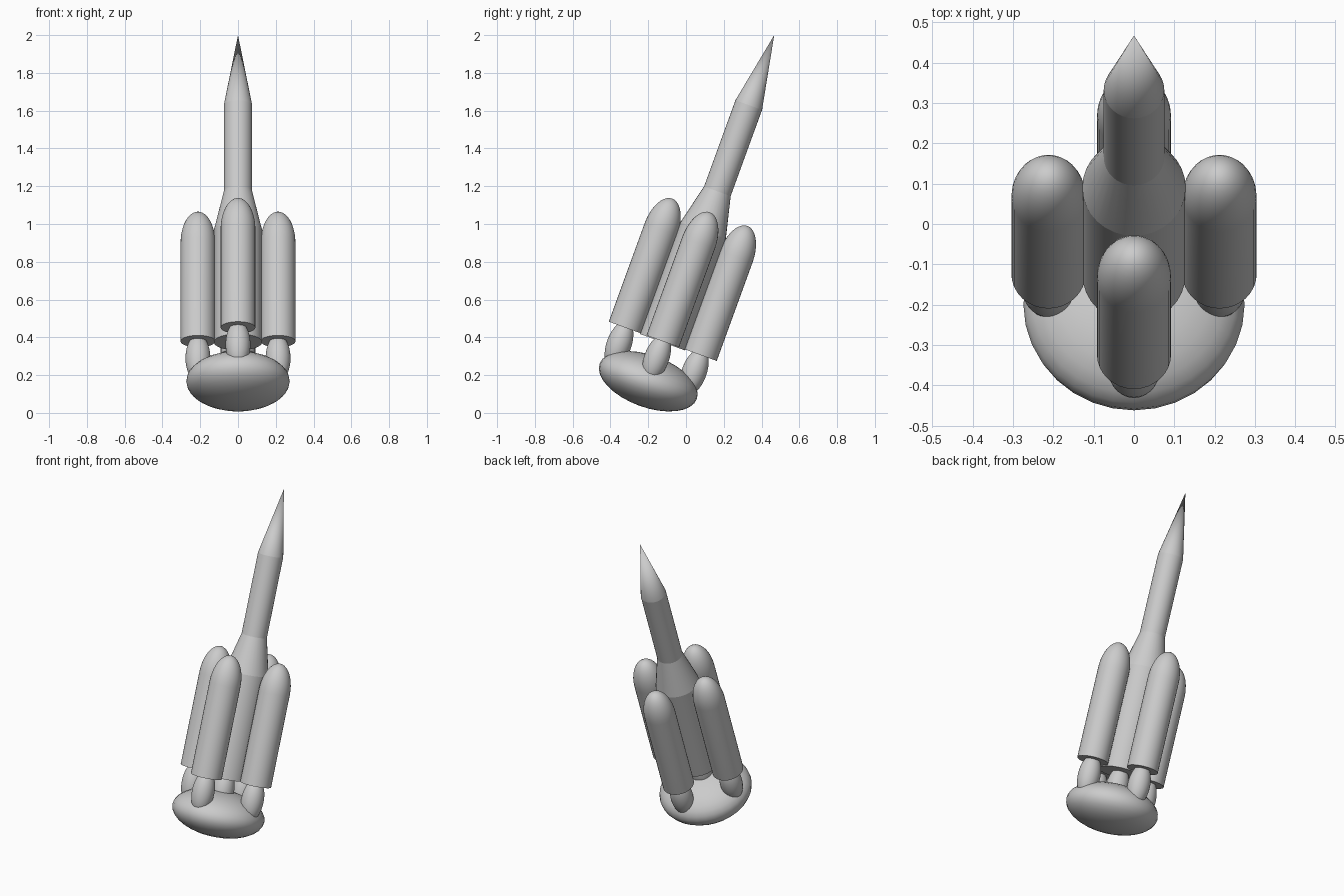
import bpy, bmesh, math
from mathutils import Matrix

if "Cube" in bpy.data.objects:
    bpy.data.objects.remove(bpy.data.objects["Cube"])

# Rocket frame: origin at the nose tip, axis leaning 20 degrees toward +y
FRAME = Matrix.Translation((0, 0.467, 2.0)) @ Matrix.Rotation(math.radians(-20), 4, 'X')


def lathe(name, profile, offset=(0, 0), segments=32, angle=30):
    """Revolve (radius, distance below the tip) points around the rocket axis."""
    bm = bmesh.new()
    rings = []
    for r, u in profile:
        if r < 1e-5:
            rings.append([bm.verts.new((0, 0, -u))])
        else:
            rings.append([bm.verts.new((r * math.cos(2 * math.pi * i / segments),
                                        r * math.sin(2 * math.pi * i / segments), -u))
                          for i in range(segments)])
    for a, b in zip(rings, rings[1:]):
        for i in range(segments):
            j = (i + 1) % segments
            if len(a) == 1:
                bm.faces.new((a[0], b[i], b[j]))
            elif len(b) == 1:
                bm.faces.new((a[i], b[0], a[j]))
            else:
                bm.faces.new((a[i], b[i], b[j], a[j]))
    for ring in (rings[0], rings[-1]):
        if len(ring) > 1:
            bm.faces.new(ring)
    bmesh.ops.recalc_face_normals(bm, faces=bm.faces[:])
    mesh = bpy.data.meshes.new(name)
    bm.to_mesh(mesh)
    bm.free()
    obj = bpy.data.objects.new(name, mesh)
    bpy.context.collection.objects.link(obj)
    obj.matrix_world = FRAME @ Matrix.Translation((offset[0], offset[1], 0))
    bpy.ops.object.select_all(action='DESELECT')
    obj.select_set(True)
    bpy.context.view_layer.objects.active = obj
    bpy.ops.object.shade_smooth_by_angle(angle=math.radians(angle))
    return obj


def ellipse(radius, half, centre, start=0, end=180, steps=16):
    """Profile points of an ellipsoid, from its top pole downward."""
    pts = []
    for i in range(steps + 1):
        t = math.radians(start + (end - start) * i / steps)
        pts.append((radius * math.sin(t), centre - half * math.cos(t)))
    return pts


# Centre stack: nose, upper stage, flared adapter, core
lathe("nose_cone", [(0, 0), (0.075, 0.394)])
lathe("upper_stage", [(0.075, 0.394), (0.075, 0.88)])
lathe("adapter", [(0.075, 0.88), (0.128, 1.10)])
lathe("core_stage", [(0.128, 1.10), (0.128, 1.73)])

# Egg-shaped exhaust under the core
egg = ellipse(0.066, 0.13, 1.82)
lathe("core_exhaust", egg)

# Four domed boosters with their exhausts
booster = ellipse(0.092, 0.172, 1.17, 0, 90, 10) + [(0.092, 1.725)]
for i, side in enumerate(("right", "back", "left", "front")):
    a = i * math.pi / 2
    pos = (0.212 * math.cos(a), 0.212 * math.sin(a))
    lathe(side + "_booster", booster, pos)
    lathe(side + "_exhaust", egg, pos)

# Flattened blast cloud at the bottom
lathe("blast_cloud", ellipse(0.274, 0.138, 1.95), segments=32, angle=40)
